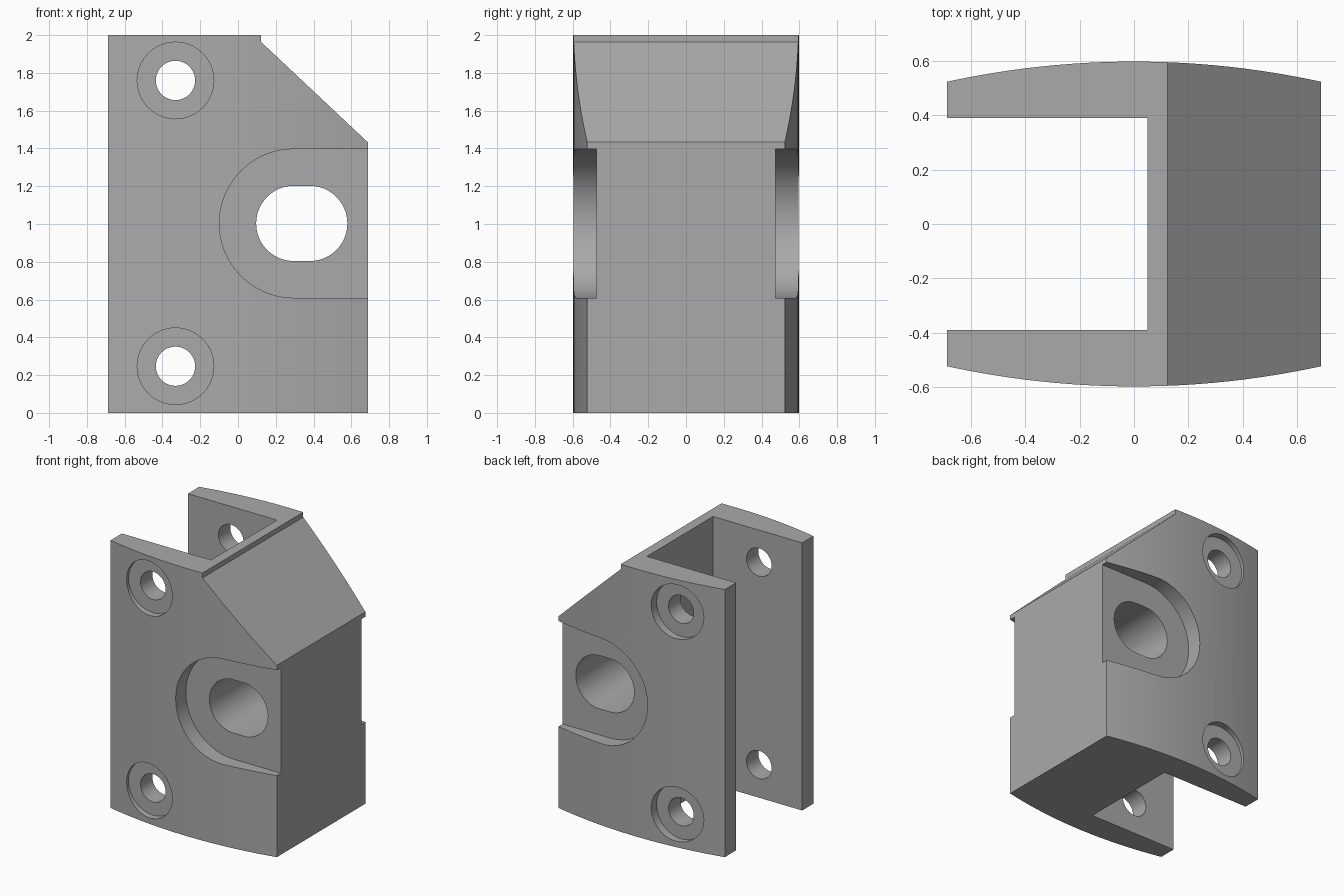
import bpy
from math import cos, sin, pi, sqrt, radians
from mathutils import Vector

if "Cube" in bpy.data.objects:
    bpy.data.objects.remove(bpy.data.objects["Cube"])

HALF_X, EDGE_Y, MID_Y, HEIGHT = 0.687, 0.523, 0.597, 2.0

grey = bpy.data.materials.new("plain_grey")
grey.use_nodes = True
grey.diffuse_color = (0.4, 0.4, 0.4, 1)
grey.node_tree.nodes["Principled BSDF"].inputs["Base Color"].default_value = (0.4, 0.4, 0.4, 1)


def prism(name, outline, start, sweep):
    """Solid made by sweeping a flat outline of 3D points along a vector."""
    n = len(outline)
    base = [Vector(p) + Vector(start) for p in outline]
    verts = base + [p + Vector(sweep) for p in base]
    faces = [list(range(n))[::-1], list(range(n, 2 * n))]
    faces += [[i, (i + 1) % n, n + (i + 1) % n, n + i] for i in range(n)]
    mesh = bpy.data.meshes.new(name)
    mesh.from_pydata(verts, [], faces)
    mesh.materials.append(grey)
    obj = bpy.data.objects.new(name, mesh)
    bpy.context.collection.objects.link(obj)
    # Make all face normals point outward
    bpy.context.view_layer.objects.active = obj
    bpy.ops.object.mode_set(mode='EDIT')
    bpy.ops.mesh.select_all(action='SELECT')
    bpy.ops.mesh.normals_make_consistent(inside=False)
    bpy.ops.object.mode_set(mode='OBJECT')
    return obj


def arc(x, z, r, a0, a1, steps):
    """Points of an arc in the front plane."""
    angles = [a0 + (a1 - a0) * i / steps for i in range(steps + 1)]
    return [(x + r * cos(a), 0, z + r * sin(a)) for a in angles]


def cut(body, cutter):
    mod = body.modifiers.new("cut", 'BOOLEAN')
    mod.operation, mod.solver, mod.object = 'DIFFERENCE', 'EXACT', cutter
    bpy.context.view_layer.objects.active = body
    bpy.ops.object.modifier_apply(modifier=mod.name)
    bpy.data.objects.remove(cutter)


# Housing: channel plan with bowed front and back, swept upward
sag = MID_Y - EDGE_Y
radius = (HALF_X ** 2 + sag ** 2) / (2 * sag)
STEPS = 24
xs = [-HALF_X + 2 * HALF_X * i / STEPS for i in range(STEPS + 1)]
bow = [(x, MID_Y - radius + sqrt(radius ** 2 - x * x), 0) for x in xs]
plan = [(x, -y, 0) for x, y, _ in bow] + bow[::-1]
plan += [(-HALF_X, 0.39, 0), (0.05, 0.39, 0), (0.05, -0.39, 0), (-HALF_X, -0.39, 0)]
housing = prism("housing", plan, (0, 0, 0), (0, 0, HEIGHT))

# Sloping shoulder with a small step at its top
shoulder = [(0.123, 0, 2.1), (0.123, 0, 1.963), (HALF_X, 0, 1.433),
            (0.8, 0, 1.327), (0.8, 0, 2.1)]
cut(housing, prism("shoulder_cutter", shoulder, (0, -1, 0), (0, 2, 0)))

# Open-ended recesses on both faces
recess = arc(0.295, 1.003, 0.394, pi / 2, 1.5 * pi, 24)
recess += [(0.8, 0, 0.609), (0.8, 0, 1.397)]
for side in (-1, 1):
    cut(housing, prism("recess_cutter", recess, (0, side * 0.475, 0), (0, side * 0.4, 0)))

# Oblong cross bore
bore = arc(0.295, 1.003, 0.199, pi / 2, 1.5 * pi, 24)
bore += arc(0.38, 1.003, 0.199, -pi / 2, pi / 2, 24)
cut(housing, prism("bore_cutter", bore, (0, -1, 0), (0, 2, 0)))

# Counterbored bolt holes
for z in (0.247, 1.76):
    hole = arc(-0.331, z, 0.104, 0, 2 * pi, 40)[:-1]
    cut(housing, prism("hole_cutter", hole, (0, -1, 0), (0, 2, 0)))
    seat = arc(-0.331, z, 0.203, 0, 2 * pi, 40)[:-1]
    for side in (-1, 1):
        cut(housing, prism("seat_cutter", seat, (0, side * 0.53, 0), (0, side * 0.4, 0)))

# Smooth curved walls, sharp edges
bpy.ops.object.select_all(action='DESELECT')
housing.select_set(True)
bpy.context.view_layer.objects.active = housing
bpy.ops.object.shade_smooth_by_angle(angle=radians(25))
